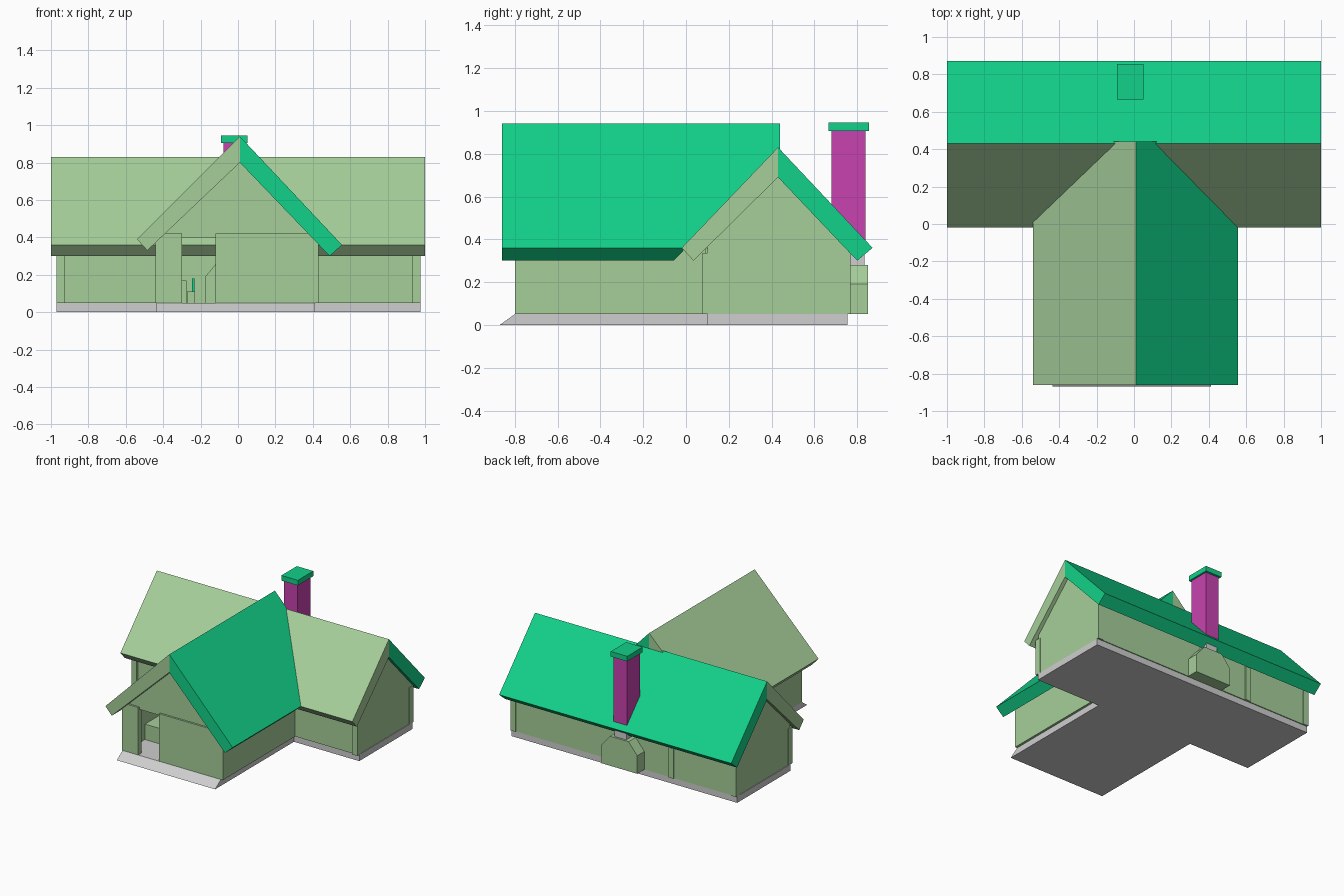
import bpy, bmesh
from mathutils import Vector

if "Cube" in bpy.data.objects:
    bpy.data.objects.remove(bpy.data.objects["Cube"])

def mat(name, rgb):
    m = bpy.data.materials.new(name)
    m.diffuse_color = (*rgb, 1)
    m.use_nodes = True
    m.node_tree.nodes["Principled BSDF"].inputs["Base Color"].default_value = m.diffuse_color
    return m

SAGE = mat("sage", (0.38, 0.62, 0.32))
GREEN = mat("emerald", (0.006, 0.64, 0.25))
PINK = mat("magenta", (0.58, 0.055, 0.43))
GREY = mat("light_grey", (0.62, 0.62, 0.62))

def prism(name, pts, axis, a, b, m, cut=None):
    """Extrude a 2D profile along x, y or z; optionally trim with a plane."""
    def place(p, t):
        q = list(p)
        q.insert("xyz".index(axis), t)
        return q
    bm = bmesh.new()
    lo = [bm.verts.new(place(p, a)) for p in pts]
    hi = [bm.verts.new(place(p, b)) for p in pts]
    bm.faces.new(lo)
    bm.faces.new(hi)
    n = len(pts)
    for i in range(n):
        bm.faces.new((lo[i], lo[(i + 1) % n], hi[(i + 1) % n], hi[i]))
    if cut:
        bmesh.ops.bisect_plane(bm, geom=bm.verts[:] + bm.edges[:] + bm.faces[:],
                               plane_co=cut[0], plane_no=cut[1], clear_outer=True)
        bmesh.ops.holes_fill(bm, edges=[e for e in bm.edges if e.is_boundary])
    bmesh.ops.recalc_face_normals(bm, faces=bm.faces[:])
    me = bpy.data.meshes.new(name)
    bm.to_mesh(me)
    bm.free()
    me.materials.append(m)
    ob = bpy.data.objects.new(name, me)
    bpy.context.collection.objects.link(ob)
    return ob

def box(name, x0, x1, y0, y1, z0, z1, m=SAGE):
    return prism(name, [(x0, y0), (x1, y0), (x1, y1), (x0, y1)], "z", z0, z1, m)

# foundation slabs, the front one with a sloping lip
box("main_base", -0.97, 0.975, 0.10, 0.755, 0, 0.05, GREY)
prism("wing_base", [(-0.87, 0), (0.10, 0), (0.10, 0.05), (-0.80, 0.05)],
      "x", -0.435, 0.412, GREY)

# main roof
prism("main_roof_front", [(0.43, 0.83), (-0.02, 0.36), (0.035, 0.30), (0.43, 0.69)],
      "x", -1, 1, SAGE)
prism("main_roof_back", [(0.43, 0.83), (0.872, 0.36), (0.80, 0.30), (0.43, 0.69)],
      "x", -1, 1, GREEN)

# wing roof, trimmed where it dips below the main roof surface
trim = (Vector((0, 0.45, 0.83)), Vector((0, 0.47, -0.45)))
prism("wing_roof_left", [(0.01, 0.94), (-0.54, 0.39), (-0.485, 0.33), (0.01, 0.80)],
      "y", -0.86, 0.44, SAGE, trim)
prism("wing_roof_right", [(0.01, 0.94), (0.556, 0.36), (0.49, 0.30), (0.01, 0.80)],
      "y", -0.86, 0.44, GREEN, trim)

# main walls
gable = [(0.10, 0.05), (0.765, 0.05), (0.765, 0.35), (0.43, 0.70), (0.10, 0.37)]
for side, x0, x1 in (("left", -0.965, -0.935), ("right", 0.94, 0.97)):
    prism("gable_wall_" + side, gable, "x", x0, x1, SAGE)
box("front_wall_left", -0.95, -0.42, 0.09, 0.12, 0.05, 0.36)
box("front_wall_right", 0.40, 0.955, 0.09, 0.12, 0.05, 0.36)
box("back_wall", -0.95, 0.955, 0.735, 0.762, 0.05, 0.345)

# corner posts
for i, (x, y) in enumerate([(-0.948, 0.10), (0.953, 0.10), (-0.948, 0.745),
                            (0.953, 0.745), (-0.41, 0.748)]):
    box(f"corner_post_{i}", x - 0.022, x + 0.022, y - 0.024, y + 0.024, 0.05, 0.335)

# wing walls, open at the porch
box("wing_front_wall", -0.12, 0.43, -0.80, -0.765, 0.05, 0.42)
box("porch_pillar", -0.44, -0.30, -0.80, -0.76, 0.05, 0.42)
box("wing_right_wall", 0.395, 0.43, -0.78, 0.11, 0.05, 0.365)
box("wing_left_wall", -0.44, -0.41, -0.77, 0.11, 0.05, 0.39)
box("porch_inner_wall", -0.12, -0.09, -0.77, 0.10, 0.05, 0.42)
prism("wing_gable", [(-0.41, 0.40), (0.40, 0.40), (0.01, 0.81)],
      "y", -0.785, -0.755, SAGE)

# porch bench and potted plant
box("porch_bench", -0.41, -0.275, -0.56, -0.20, 0.05, 0.17)
box("plant_pot", -0.272, -0.23, -0.30, -0.26, 0.05, 0.11)
box("plant_leaf", -0.245, -0.233, -0.285, -0.275, 0.11, 0.18, GREEN)

# hearth bulge, flue and chimney at the back
prism("hearth", [(-0.175, 0.05), (0.135, 0.05), (0.135, 0.19), (0.06, 0.28),
                 (-0.10, 0.28), (-0.175, 0.19)], "y", 0.70, 0.85, SAGE)
box("flue", -0.07, 0.03, 0.69, 0.835, 0.27, 0.35, GREY)
box("chimney", -0.078, 0.036, 0.68, 0.838, 0.34, 0.907, PINK)
box("chimney_cap", -0.092, 0.05, 0.665, 0.855, 0.905, 0.945, GREEN)
